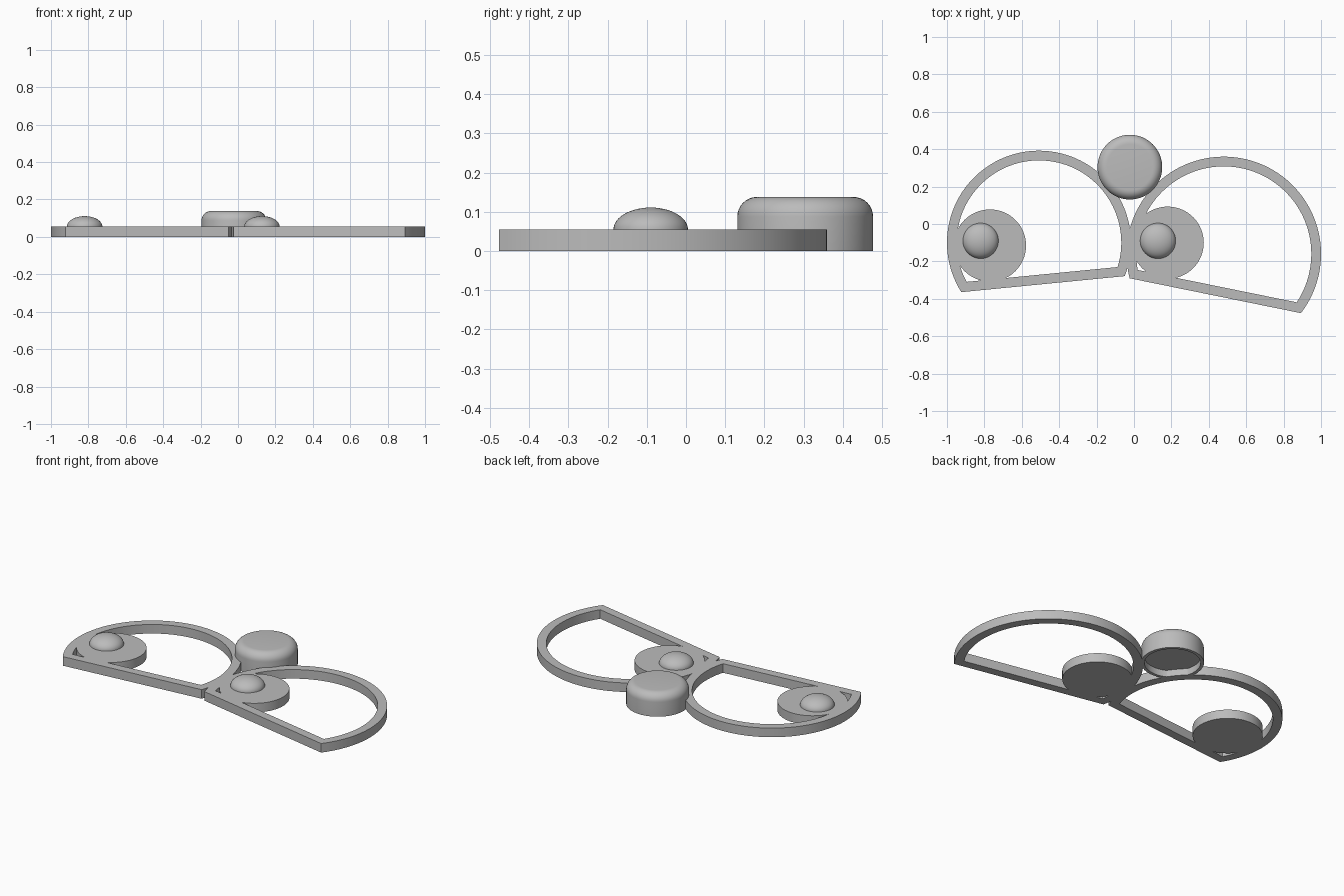
import bpy, bmesh
from math import sin, cos, acos, pi, radians

cube = bpy.data.objects.get("Cube")
if cube:
    bpy.data.objects.remove(cube, do_unlink=True)

GREY = (0.5, 0.5, 0.5, 1)
grey = bpy.data.materials.new("plain grey")
grey.use_nodes = True
grey.diffuse_color = GREY
grey.node_tree.nodes["Principled BSDF"].inputs["Base Color"].default_value = GREY

THICK = 0.055   # plate height
BAND = 0.052    # frame width


def finish(bm, name, location):
    bmesh.ops.remove_doubles(bm, verts=bm.verts, dist=0.0001)
    bmesh.ops.recalc_face_normals(bm, faces=bm.faces)
    mesh = bpy.data.meshes.new(name)
    bm.to_mesh(mesh)
    bm.free()
    mesh.materials.append(grey)
    obj = bpy.data.objects.new(name, mesh)
    obj.location = location
    bpy.context.collection.objects.link(obj)
    bpy.ops.object.select_all(action='DESELECT')
    obj.select_set(True)
    bpy.context.view_layer.objects.active = obj
    bpy.ops.object.shade_smooth_by_angle(angle=radians(35))
    return obj


def lathe(name, profile, location, steps=64):
    """Turn a (radius, height) profile around the vertical axis."""
    bm = bmesh.new()
    verts = [bm.verts.new((r, 0, z)) for r, z in profile]
    edges = [bm.edges.new(pair) for pair in zip(verts, verts[1:])]
    bmesh.ops.spin(bm, geom=verts + edges, cent=(0, 0, 0), axis=(0, 0, 1),
                   angle=2 * pi, steps=steps)
    return finish(bm, name, location)


def arc(radius, chord, facing, count=72):
    """Circle points left after cutting at a chord that lies towards facing."""
    half = acos(chord / radius)
    span = 2 * pi - 2 * half
    angles = [facing + half + span * i / count for i in range(count + 1)]
    return [(radius * cos(a), radius * sin(a)) for a in angles]


def lens_frame(name, radius, facing, half, location):
    """Flat band around a circle with its lower part cut off straight."""
    chord = radius * cos(radians(half))
    bm = bmesh.new()
    rings = []
    for inset, z in ((0, 0), (0, THICK), (BAND, THICK), (BAND, 0)):
        points = arc(radius - inset, chord - inset, radians(facing))
        rings.append([bm.verts.new((x, y, z)) for x, y in points])
    for k, ring in enumerate(rings):
        other = rings[(k + 1) % len(rings)]
        for i in range(len(ring)):
            j = (i + 1) % len(ring)
            bm.faces.new((ring[i], ring[j], other[j], other[i]))
    return finish(bm, name, location)


# Frames
lens_frame("right_frame", 0.492, -84.4, 63.1, (-0.508, -0.10, 0))
lens_frame("left_frame", 0.52, -101.5, 64, (0.48, -0.16, 0))

# Flat discs and the domes on them
disc = [(0, 0), (0.193, 0), (0.193, THICK), (0, THICK)]
dome = [(0, 0)] + [(0.095 * cos(a), 0.056 * sin(a))
                   for a in (i * pi / 24 for i in range(13))]
for side, disc_xy, dome_xy in (("right", (-0.77, -0.115), (-0.82, -0.09)),
                               ("left", (0.18, -0.10), (0.128, -0.09))):
    lathe(side + "_disc", disc, (*disc_xy, 0))
    lathe(side + "_dome", dome, (*dome_xy, THICK), 48)

# Round button with a rounded top edge and a shallow hollow underneath
R, TOP, FILLET, HOLLOW = 0.173, 0.138, 0.05, 0.04
button = [(0, HOLLOW), (R - 0.018, HOLLOW), (R - 0.018, 0), (R, 0)]
button += [(R - FILLET + FILLET * cos(a), TOP - FILLET + FILLET * sin(a))
           for a in (i * pi / 16 for i in range(9))]
button.append((0, TOP))
lathe("centre_button", button, (-0.022, 0.304, 0))
